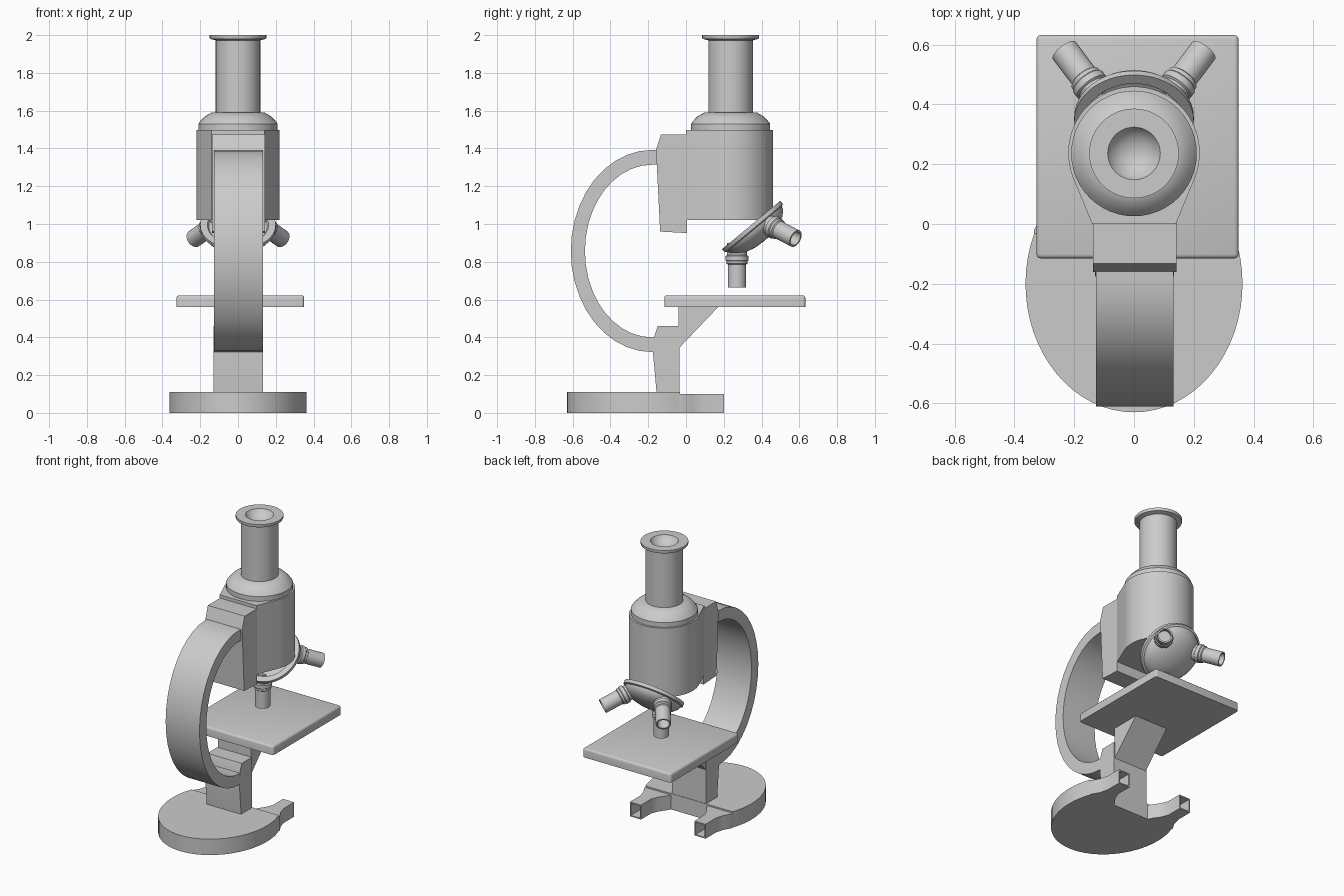
import bpy, bmesh
from math import sin, cos, pi, radians, atan2
from mathutils import Matrix, Vector

if "Cube" in bpy.data.objects:
    bpy.data.objects.remove(bpy.data.objects["Cube"])


def finish(name, bm, angle=35):
    bmesh.ops.recalc_face_normals(bm, faces=bm.faces[:])
    me = bpy.data.meshes.new(name)
    bm.to_mesh(me)
    bm.free()
    me.shade_smooth()
    me.set_sharp_from_angle(angle=radians(angle))
    ob = bpy.data.objects.new(name, me)
    bpy.context.collection.objects.link(ob)
    return ob


def prism_bm(pts, plane, lo, hi):
    """Extrude a closed outline: 'xy' along z, 'yz' along x."""
    def co(p, d):
        return (p[0], p[1], d) if plane == 'xy' else (d, p[0], p[1])
    bm = bmesh.new()
    face = bm.faces.new([bm.verts.new(co(p, lo)) for p in pts])
    ext = bmesh.ops.extrude_face_region(bm, geom=[face], use_keep_orig=True)
    move = (0, 0, hi - lo) if plane == 'xy' else (hi - lo, 0, 0)
    bmesh.ops.translate(bm, vec=move,
                        verts=[g for g in ext['geom'] if isinstance(g, bmesh.types.BMVert)])
    return bm


def prism(name, pts, plane, lo, hi, angle=35):
    return finish(name, prism_bm(pts, plane, lo, hi), angle)


def lathe(name, profile, matrix, steps=48, angle=35):
    """Revolve (radius, z) points about local z."""
    bm = bmesh.new()
    vs = [bm.verts.new((r, 0, z)) for r, z in profile]
    es = [bm.edges.new(e) for e in zip(vs, vs[1:])]
    bmesh.ops.spin(bm, geom=vs + es, cent=(0, 0, 0), axis=(0, 0, 1),
                   angle=2 * pi, steps=steps, use_merge=True)
    bmesh.ops.remove_doubles(bm, verts=bm.verts[:], dist=1e-5)
    bmesh.ops.transform(bm, matrix=matrix, verts=bm.verts[:])
    return finish(name, bm, angle)


def ellipse(cx, cy, rx, ry, a0, a1, n):
    return [(cx + rx * cos(radians(a0 + (a1 - a0) * i / n)),
             cy + ry * sin(radians(a0 + (a1 - a0) * i / n))) for i in range(n + 1)]


# Base: ellipse cut off straight at the back
prism("base", ellipse(0, -0.2, 0.363, 0.43, 157, 383, 40), 'xy', 0, 0.11)

# Feet: flared outlines with hollow square tips
foot = [(0.13, -0.05), (0.15, -0.01), (0.185, 0.04), (0.205, 0.09), (0.205, 0.2),
        (0.29, 0.2), (0.29, 0.09), (0.305, 0.03), (0.335, -0.02), (0.335, -0.05)]
for side, s in (("left", -1), ("right", 1)):
    bm = prism_bm([(s * x, y) for x, y in foot], 'xy', 0, 0.1)
    bmesh.ops.recalc_face_normals(bm, faces=bm.faces[:])
    tip = max(bm.faces, key=lambda f: f.calc_center_median().y)
    bmesh.ops.inset_individual(bm, faces=[tip], thickness=0.012)
    tip = max((f for f in bm.faces if f.normal.y > 0.9),
              key=lambda f: f.calc_area())
    ext = bmesh.ops.extrude_discrete_faces(bm, faces=[tip])
    bmesh.ops.translate(bm, vec=(0, -0.1, 0), verts=ext['faces'][0].verts[:])
    finish(side + "_foot", bm)

# Lower pillar, C-shaped arm and upper bracket
prism("pillar", [(-0.155, 0.1), (-0.175, 0.32), (-0.17, 0.4), (-0.15, 0.46),
                 (-0.035, 0.46), (-0.035, 0.1)], 'yz', -0.13, 0.133, 15)
outer = ellipse(-0.18, 0.857, 0.43, 0.535, 90, 270, 20)
inner = ellipse(-0.18, 0.857, 0.355, 0.457, 270, 90, 20)
prism("arm", [(-0.135, 1.392)] + outer + [(-0.135, 0.322), (-0.135, 0.4)]
      + inner + [(-0.135, 1.314)], 'yz', -0.127, 0.132)
prism("upper_bracket", [(-0.132, 1.475), (0.005, 1.475), (0.005, 0.952), (-0.137, 0.96),
                        (-0.155, 1.32), (-0.16, 1.39)], 'yz', -0.138, 0.143, 15)

# Stage with rounded edges and its wedge support
bm = prism_bm([(-0.326, -0.115), (0.35, -0.115), (0.35, 0.632), (-0.326, 0.632)],
              'xy', 0.56, 0.622)
edges = [e for e in bm.edges if min(v.co.z for v in e.verts) > 0.6
         or abs(e.verts[0].co.z - e.verts[1].co.z) > 0.01]
bmesh.ops.bevel(bm, geom=edges, offset=0.014, segments=3, profile=0.5, affect='EDGES')
finish("stage", bm)
prism("stage_support", [(-0.04, 0.57), (0.18, 0.57), (0.17, 0.56), (-0.035, 0.345),
                        (-0.04, 0.345)], 'yz', -0.125, 0.128, 15)

# Body housing: round front tapering back to the bracket
body = [(0.14, 0.0)] + ellipse(0, 0.238, 0.22, 0.222, -22, 202, 40) + [(-0.14, 0.0)]
prism("body", body, 'xy', 1.02, 1.497)

# Shoulder, viewing tube and eyepiece rim with dished opening
centre = Matrix.Translation((0, 0.236, 0))
lathe("shoulder", [(0, 1.48), (0.21, 1.48), (0.21, 1.53), (0.197, 1.547), (0.175, 1.57),
                   (0.14, 1.59), (0, 1.592)], centre)
lathe("viewing_tube", [(0, 1.58), (0.118, 1.58), (0.118, 1.982), (0, 1.93)], centre)
lathe("eyepiece", [(0, 1.935), (0.117, 1.972), (0.148, 1.98), (0.15, 1.985), (0.15, 2.0),
                   (0.088, 2.0), (0.075, 1.978), (0.05, 1.96), (0.025, 1.95), (0, 1.947)],
      centre)

# Tilted turret
hub = Vector((0, 0.345, 0.995))
axis = Vector((0, 0.64, -0.77)).normalized()
tilt = Matrix.Translation(hub) @ Matrix.Rotation(atan2(-axis.y, axis.z), 4, 'X')
lathe("turret", [(0, 0.01), (0.155, 0.01), (0.162, 0), (0.2, 0), (0.2, 0.022),
                 (0.187, 0.028), (0.183, 0.045), (0.155, 0.072), (0.115, 0.092),
                 (0.06, 0.106), (0, 0.11)], tilt)

# Three objectives spaced evenly round the turret axis
lens = [(0, 0.9), (0.052, 0.9), (0.052, 0.835), (0.06, 0.83), (0.06, 0.808), (0.055, 0.803),
        (0.055, 0.79), (0.048, 0.785), (0.048, 0.665), (0.038, 0.665), (0.038, 0.74), (0, 0.74)]
for i, label in enumerate(("lower", "first_side", "second_side")):
    turn = (Matrix.Translation(hub) @ Matrix.Rotation(i * 2 * pi / 3, 4, axis)
            @ Matrix.Translation(-hub))
    lathe(label + "_objective", lens, turn @ Matrix.Translation((0, 0.27, 0)), 32)
